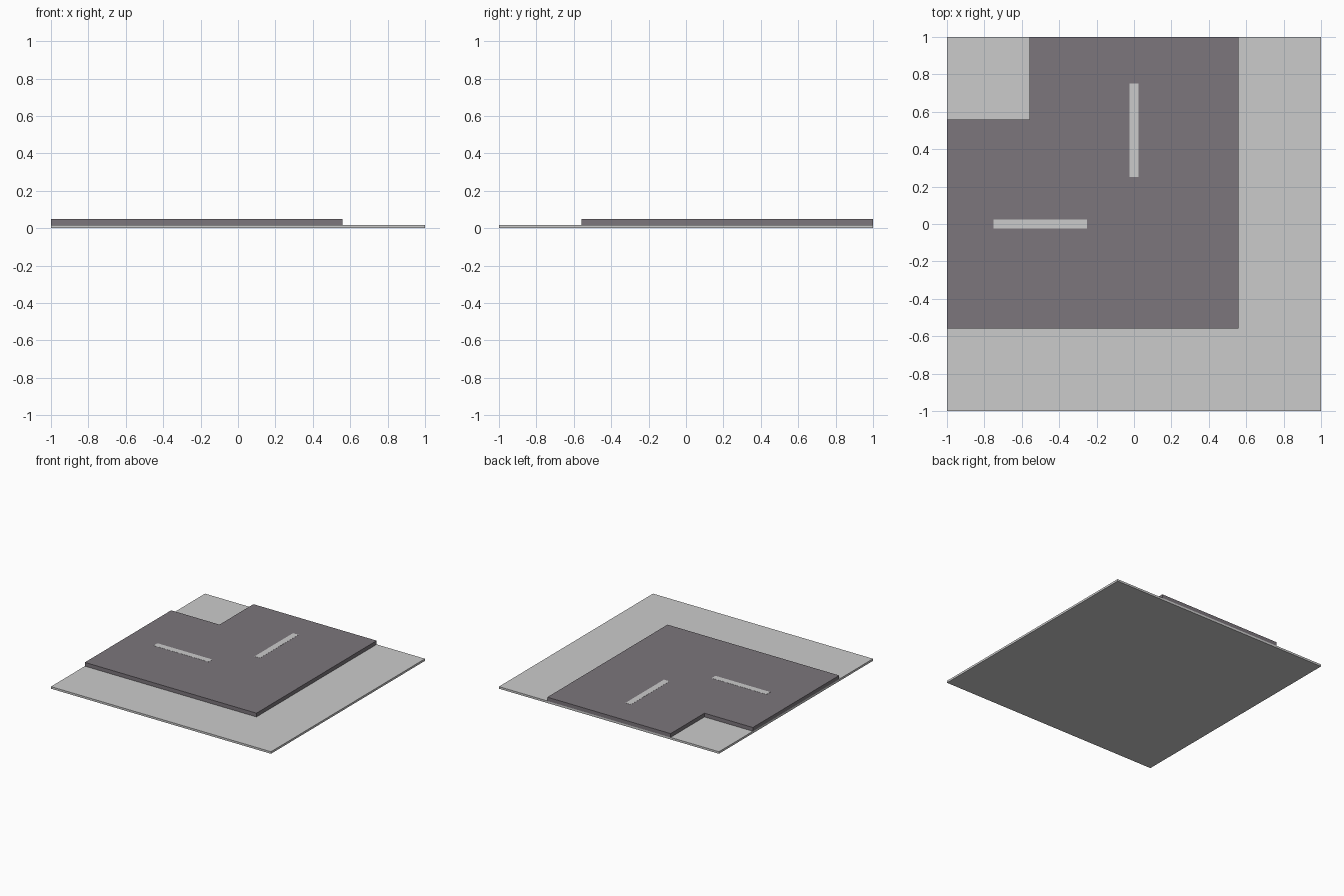
import bpy, bmesh

if "Cube" in bpy.data.objects:
    bpy.data.objects.remove(bpy.data.objects["Cube"])

BASE_TOP, ROAD_TOP = 0.017, 0.048   # slab heights
EDGE = 0.56                         # half width of the road


def slab(name, outline, z0, z1, mat=None):
    """Extrude a flat outline from z0 to z1."""
    bm = bmesh.new()
    face = bm.faces.new([bm.verts.new((x, y, z0)) for x, y in outline])
    top = bmesh.ops.extrude_face_region(bm, geom=[face], use_keep_orig=True)
    for v in top["geom"]:
        if isinstance(v, bmesh.types.BMVert):
            v.co.z = z1
    bmesh.ops.recalc_face_normals(bm, faces=bm.faces)
    mesh = bpy.data.meshes.new(name)
    bm.to_mesh(mesh)
    bm.free()
    ob = bpy.data.objects.new(name, mesh)
    bpy.context.collection.objects.link(ob)
    if mat:
        mesh.materials.append(mat)
    return ob


def rect(x0, x1, y0, y1):
    return [(x0, y0), (x1, y0), (x1, y1), (x0, y1)]


asphalt = bpy.data.materials.new("asphalt")
asphalt.diffuse_color = (0.20, 0.18, 0.20, 1)
asphalt.use_nodes = True
asphalt.node_tree.nodes["Principled BSDF"].inputs["Base Color"].default_value = asphalt.diffuse_color

# Square ground tile
slab("ground_tile", rect(-1, 1, -1, 1), 0, BASE_TOP)

# Corner road running from the left edge to the back edge
slab("corner_road",
     [(-1, -EDGE), (EDGE, -EDGE), (EDGE, 1), (-EDGE, 1), (-EDGE, EDGE), (-1, EDGE)],
     BASE_TOP, ROAD_TOP, asphalt)

# Painted lane dashes, one per arm
dashes = {"lane_dash_left": rect(-0.75, -0.25, -0.025, 0.025),
          "lane_dash_back": rect(-0.025, 0.025, 0.25, 0.75)}
for name, outline in dashes.items():
    slab(name, outline, ROAD_TOP - 0.004, ROAD_TOP + 0.001)
